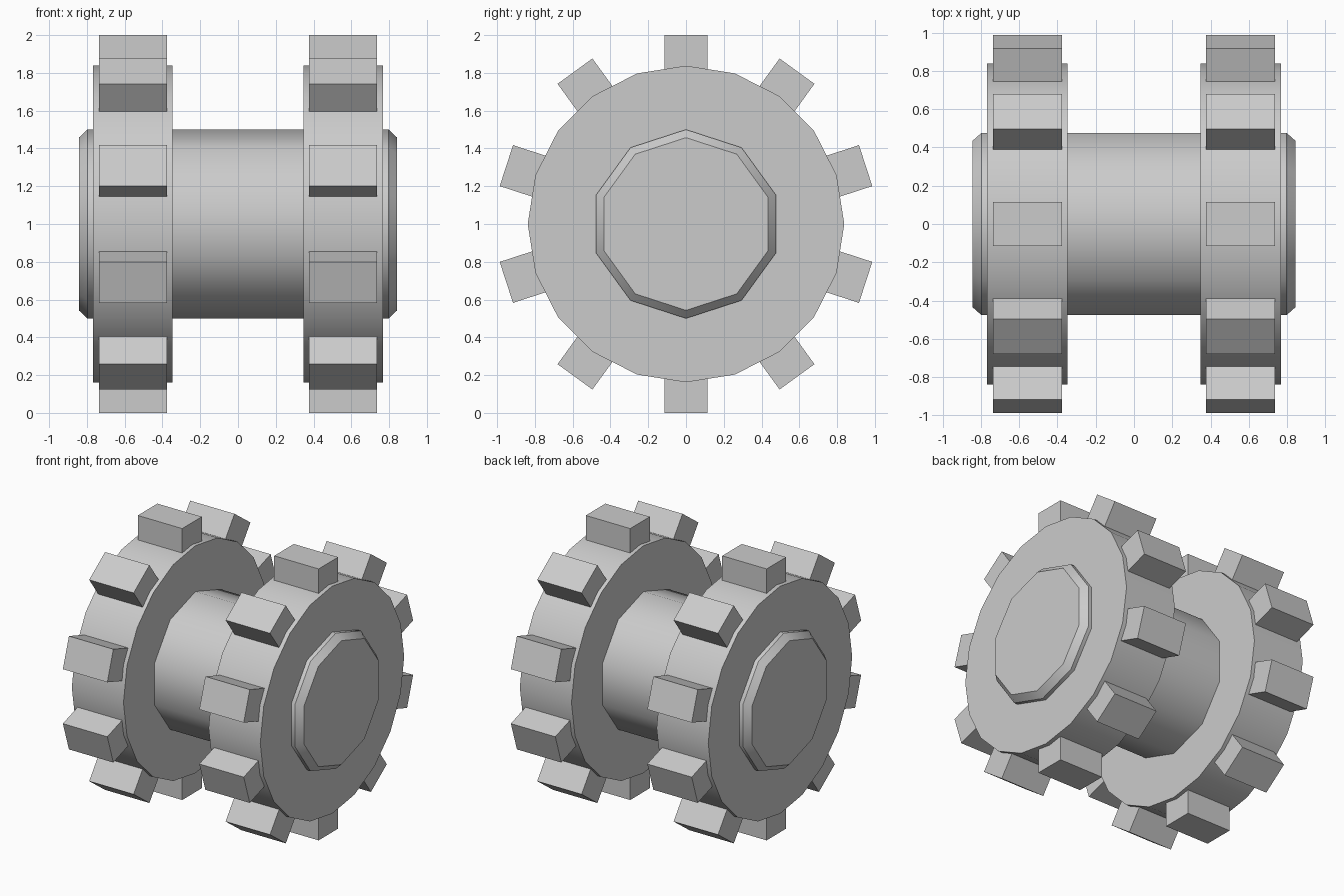
import bpy, bmesh, math
from mathutils import Matrix, Vector

if "Cube" in bpy.data.objects:
    bpy.data.objects.remove(bpy.data.objects["Cube"])

CENTRE = Vector((0, 0, 1))


def finish(name, bm, mirror=False, smooth=None):
    bmesh.ops.recalc_face_normals(bm, faces=bm.faces)
    mesh = bpy.data.meshes.new(name)
    bm.to_mesh(mesh)
    bm.free()
    obj = bpy.data.objects.new(name, mesh)
    obj.location = CENTRE
    bpy.context.collection.objects.link(obj)
    bpy.ops.object.select_all(action='DESELECT')
    obj.select_set(True)
    bpy.context.view_layer.objects.active = obj
    if smooth:
        bpy.ops.object.shade_smooth_by_angle(angle=math.radians(smooth))
    if mirror:
        mod = obj.modifiers.new("Mirror", 'MIRROR')
        mod.use_axis[0] = True
        mod.use_mirror_merge = False
    return obj


def turned(name, profile, sides, **kw):
    """Capped solid along x from (x, radius) rings, first corner pointing up."""
    bm = bmesh.new()
    rings = []
    for x, r in profile:
        angles = [2 * math.pi * i / sides for i in range(sides)]
        rings.append([bm.verts.new((x, r * math.sin(a), r * math.cos(a))) for a in angles])
    for a, b in zip(rings, rings[1:]):
        for i in range(sides):
            j = (i + 1) % sides
            bm.faces.new((a[i], a[j], b[j], b[i]))
    bm.faces.new(rings[0])
    bm.faces.new(rings[-1])
    return finish(name, bm, **kw)


# Ten-sided axle with chamfered ends
turned("axle", [(-0.843, 0.457), (-0.797, 0.5), (0.797, 0.5), (0.843, 0.457)], 10, smooth=40)

# Pair of twenty-sided wheels
turned("wheels", [(0.347, 0.838), (0.768, 0.838)], 20, mirror=True, smooth=40)

# Ten block teeth around each wheel
bm = bmesh.new()
x0, x1, r0, r1, half = 0.375, 0.737, 0.74, 1.0, 0.114
for k in range(10):
    block = (Matrix.Rotation(math.radians(36 * k), 4, 'X')
             @ Matrix.Translation(((x0 + x1) / 2, 0, (r0 + r1) / 2))
             @ Matrix.Diagonal((x1 - x0, 2 * half, r1 - r0, 1)))
    bmesh.ops.create_cube(bm, size=1, matrix=block)
finish("teeth", bm, mirror=True)
